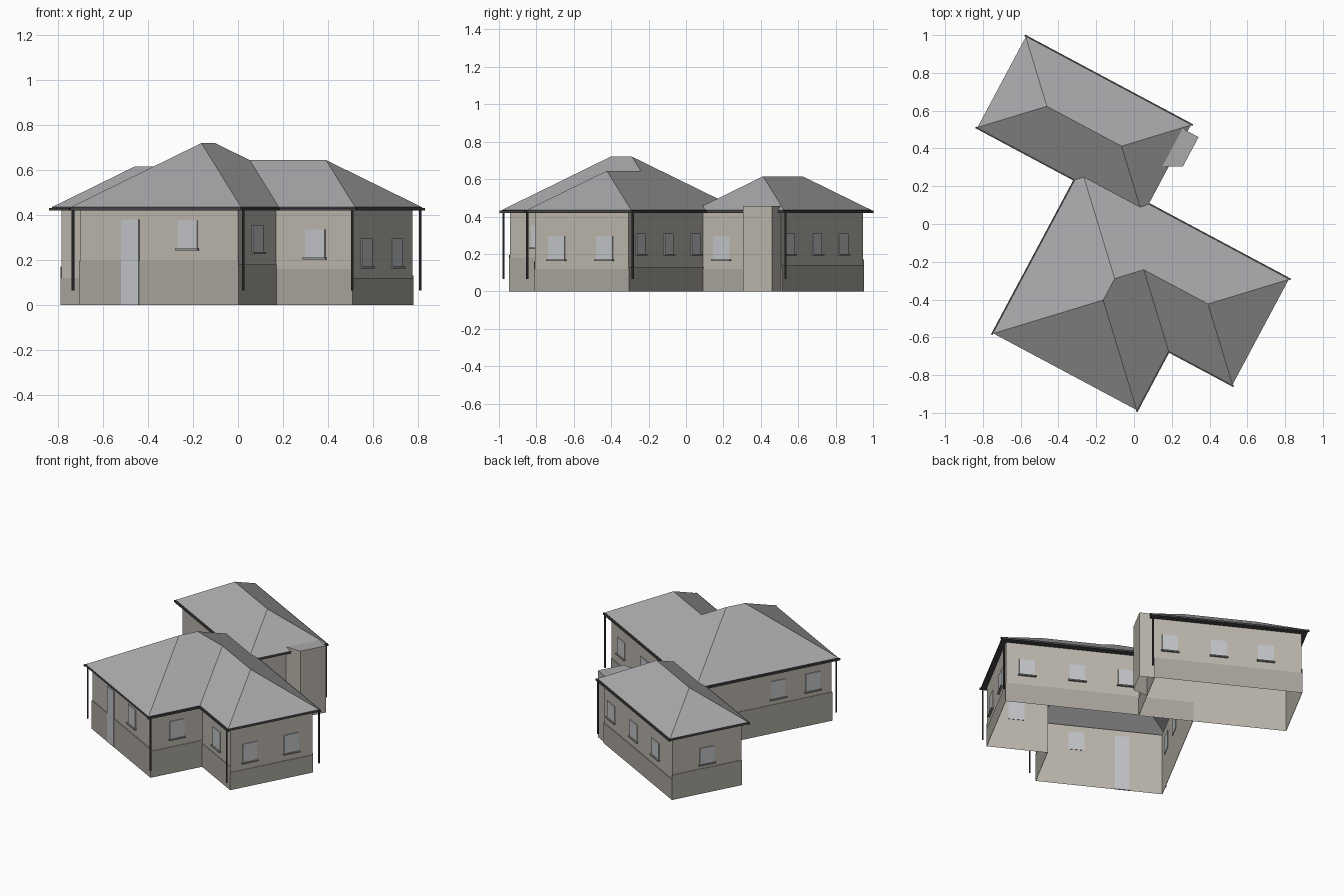
import bpy, bmesh, math
from mathutils import Vector

if "Cube" in bpy.data.objects:
    bpy.data.objects.remove(bpy.data.objects["Cube"])

# The whole house is laid out in its own u/v axes, turned about z
C, S = 0.882, 0.471
EAVE, SOFFIT, SLOPE, OVER = 0.435, 0.42, 0.663, 0.032


def turn(u, v, z):
    return (u * C + v * S, -u * S + v * C, z)


def material(name, rgb):
    m = bpy.data.materials.new(name)
    m.diffuse_color = (*rgb, 1)
    m.use_nodes = True
    m.node_tree.nodes["Principled BSDF"].inputs["Base Color"].default_value = m.diffuse_color
    return m


WALL = material("render", (0.50, 0.47, 0.42))
BASE = material("plinth", (0.40, 0.38, 0.34))
ROOF = material("roofing", (0.40, 0.40, 0.41))
DARK = material("gutter_metal", (0.06, 0.06, 0.06))
GLASS = material("glazing", (0.54, 0.56, 0.58))
SILL = material("sill_grey", (0.30, 0.30, 0.29))


def mesh(name, verts, faces, mat):
    me = bpy.data.meshes.new(name)
    me.from_pydata([turn(*v) for v in verts], [], faces)
    me.materials.append(mat)
    ob = bpy.data.objects.new(name, me)
    bpy.context.collection.objects.link(ob)
    return ob


def box(name, lo, hi, mat):
    verts = [(x, y, z) for z in (lo[2], hi[2])
             for x, y in ((lo[0], lo[1]), (hi[0], lo[1]), (hi[0], hi[1]), (lo[0], hi[1]))]
    faces = [(3, 2, 1, 0), (4, 5, 6, 7)] + [(i, (i + 1) % 4, (i + 1) % 4 + 4, i + 4) for i in range(4)]
    return mesh(name, verts, faces, mat)


def inset(poly, d):
    # move every edge of a counter-clockwise outline inwards by d
    pts = [Vector(p) for p in poly]
    out = []
    for i, p in enumerate(pts):
        a = (p - pts[i - 1]).normalized()
        b = (pts[(i + 1) % len(pts)] - p).normalized()
        out.append(tuple(p + d * (Vector((-a.y, a.x)) + Vector((-b.y, b.x)))))
    return out


def ring(a, za, b, zb):
    n = len(a)
    return ([(*p, za) for p in a] + [(*p, zb) for p in b],
            [(i, (i + 1) % n, (i + 1) % n + n, i + n) for i in range(n)])


def building(name, eave, ridge, faces, plinth_heights, gutters):
    n = len(eave)
    wall = inset(eave, OVER)
    # hipped roof, fascia and soffit
    mesh(name + "_roof", [(*p, EAVE) for p in eave] + [(u, v, EAVE + h * SLOPE) for u, v, h in ridge],
         faces, ROOF)
    mesh(name + "_fascia", *ring(eave, SOFFIT, eave, EAVE), DARK)
    mesh(name + "_soffit", *ring(wall, SOFFIT, eave, SOFFIT), DARK)
    # walls and the slightly proud plinth
    mesh(name + "_walls", *ring(wall, 0, wall, SOFFIT), WALL)
    foot = inset(eave, OVER - 0.004)
    verts, quads = [], []
    for i, h in enumerate(plinth_heights):
        j, k = (i + 1) % n, len(verts)
        verts += [(*foot[i], 0), (*foot[j], 0), (*foot[j], h), (*foot[i], h), (*wall[j], h), (*wall[i], h)]
        quads += [(k, k + 1, k + 2, k + 3), (k + 3, k + 2, k + 4, k + 5)]
    mesh(name + "_plinth", verts, quads, BASE)
    # gutters along the chosen eaves
    rim = inset(eave, -0.009)
    for i in gutters:
        j = (i + 1) % n
        us = [p[0] for p in (eave[i], eave[j], rim[i], rim[j])]
        vs = [p[1] for p in (eave[i], eave[j], rim[i], rim[j])]
        box(name + "_gutter", (min(us), min(vs), SOFFIT), (max(us), max(vs), EAVE - 0.003), DARK)


# Main L-shaped house
U0, U1, U2 = -0.384, 0.476, 0.861
V0, V1, V2 = -0.862, -0.505, 0.127
a, b = (U1 - U0) / 2, (V2 - V1) / 2
building("main_house",
         [(U0, V0), (U1, V0), (U1, V1), (U2, V1), (U2, V2), (U0, V2)],
         [(U0 + a, V0 + a, a), (U0 + a, V2 - a, a), (U1 - b, V2 - b, b), (U2 - b, V2 - b, b)],
         [(0, 1, 6), (1, 2, 8, 7, 6), (2, 3, 9, 8), (3, 4, 9), (4, 5, 7, 8, 9), (5, 0, 6, 7)],
         [0.195, 0.18, 0.16, 0.12, 0.13, 0.195], [1, 2, 4, 5])

# Rear rectangular wing
R0, R1, W0, W1 = -0.972, 0.019, 0.061, 0.604
h = (W1 - W0) / 2
building("rear_wing",
         [(R0, W0), (R1, W0), (R1, W1), (R0, W1)],
         [(R0 + h, W0 + h, h), (R1 - h, W0 + h, h)],
         [(0, 1, 5, 4), (1, 2, 5), (2, 3, 4, 5), (3, 0, 4)],
         [0.12, 0.12, 0.14, 0.17], [0, 2])

# Small side annex, flat topped, open below
annex = [(-0.013, 0.339), (0.085, 0.392), (0.085, 0.567), (-0.013, 0.567)]
mesh("annex_walls", *ring(annex, 0, annex, 0.455), WALL)
mesh("annex_top", [(*p, 0.455) for p in annex], [(0, 1, 2, 3)], ROOF)


def opening(name, axis, side, line, along, z0, z1, w=0.1, sill=True):
    # thin pane straddling a wall; axis is the wall normal, side its direction
    def part(nm, half, d0, d1, za, zb, mat):
        n0, n1 = sorted((line + side * d0, line + side * d1))
        if axis == "u":
            box(nm, (n0, along - half, za), (n1, along + half, zb), mat)
        else:
            box(nm, (along - half, n0, za), (along + half, n1, zb), mat)
    part(name, w / 2, -0.003, 0.005, z0, z1, GLASS)
    if sill:
        part(name + "_sill", w / 2 + 0.007, 0, 0.014, z0 - 0.008, z0, SILL)


# Door and windows
opening("front_door", "v", -1, V0 + OVER, -0.10, 0.0, 0.38, 0.09, False)
opening("front_window", "v", -1, V0 + OVER, 0.19, 0.25, 0.375)
opening("recess_window", "u", 1, U1 - OVER, -0.65, 0.235, 0.355)
opening("wing_front_window", "v", -1, V1 + OVER, 0.643, 0.21, 0.335)
for v in (-0.34, -0.051):
    opening("right_window", "u", 1, U2 - OVER, v, 0.17, 0.295)
for u in (0.07, 0.378, 0.696):
    opening("back_window", "v", 1, V2 - OVER, u, 0.20, 0.31)
for v in (-0.70, -0.46):
    opening("left_window", "u", -1, U0 + OVER, v, 0.235, 0.355)
opening("rear_right_window", "u", 1, R1 - OVER, 0.208, 0.17, 0.295)
opening("rear_left_window", "u", -1, R0 + OVER, 0.333, 0.20, 0.31)
for u in (-0.713, -0.416, -0.108):
    opening("rear_back_window", "v", 1, W1 - OVER, u, 0.20, 0.31)

# Downpipes hanging at the eave corners
for u, v in ((U0 + 0.005, V0 + 0.012), (U1 + 0.004, V0 + 0.012), (U2 - 0.012, V1 - 0.004),
             (U2 - 0.012, V2 + 0.004), (R1 - 0.012, W1 + 0.003)):
    bpy.ops.mesh.primitive_cylinder_add(vertices=8, radius=0.006, depth=0.36,
                                        location=turn(u, v, 0.245))
    pipe = bpy.context.object
    pipe.name = "downpipe"
    pipe.data.materials.append(DARK)
